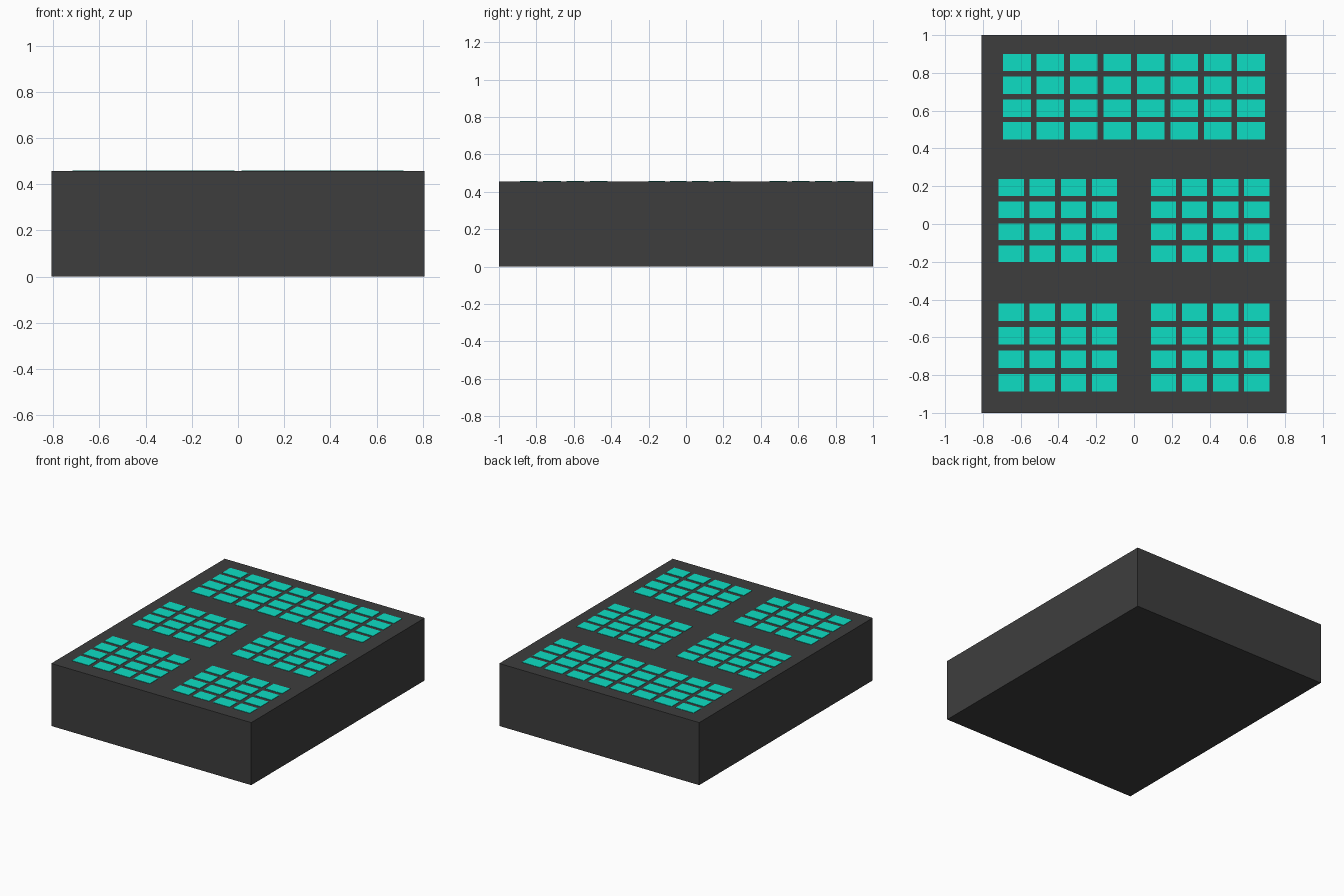
import bpy, bmesh
from mathutils import Matrix, Vector

if "Cube" in bpy.data.objects:
    bpy.data.objects.remove(bpy.data.objects["Cube"])

HALF_X, HALF_Y, HEIGHT = 0.807, 1.0, 0.456


def material(name, color):
    mat = bpy.data.materials.new(name)
    mat.diffuse_color = color
    mat.use_nodes = True
    mat.node_tree.nodes["Principled BSDF"].inputs["Base Color"].default_value = mat.diffuse_color
    return mat


def boxes(name, items, mat):
    """One object made of boxes given as (centre, size)."""
    bm = bmesh.new()
    for centre, size in items:
        m = Matrix.Translation(Vector(centre)) @ Matrix.Diagonal((*size, 1))
        bmesh.ops.create_cube(bm, size=1, matrix=m)
    mesh = bpy.data.meshes.new(name)
    bm.to_mesh(mesh)
    bm.free()
    mesh.materials.append(mat)
    obj = bpy.data.objects.new(name, mesh)
    bpy.context.collection.objects.link(obj)
    return obj


def window_bank(name, cx, cy, cols, pitch_x, pitch_y, w, h):
    """Grid of thin panes lying just proud of the top face, 4 rows."""
    items = []
    for i in range(cols):
        for j in range(4):
            x = cx + (i - (cols - 1) / 2) * pitch_x
            y = cy + (j - 1.5) * pitch_y
            items.append(((x, y, HEIGHT), (w, h, 0.005)))
    boxes(name, items, teal)


dark = material("dark_body", (0.048, 0.048, 0.048, 1))
teal = material("teal_panes", (0.004, 0.73, 0.55, 1))

# Main block
boxes("body", [((0, 0, HEIGHT / 2), (2 * HALF_X, 2 * HALF_Y, HEIGHT))], dark)

# Wide bank along the back
window_bank("back_panes", 0, 0.674, 8, 0.177, 0.1208, 0.146, 0.092)

# Paired banks in the middle and at the front
for side, sx in (("left", -1), ("right", 1)):
    window_bank("middle_panes_" + side, sx * 0.403, 0.018, 4, 0.1645, 0.1167, 0.134, 0.088)
    window_bank("front_panes_" + side, sx * 0.403, -0.654, 4, 0.1645, 0.1247, 0.134, 0.094)
